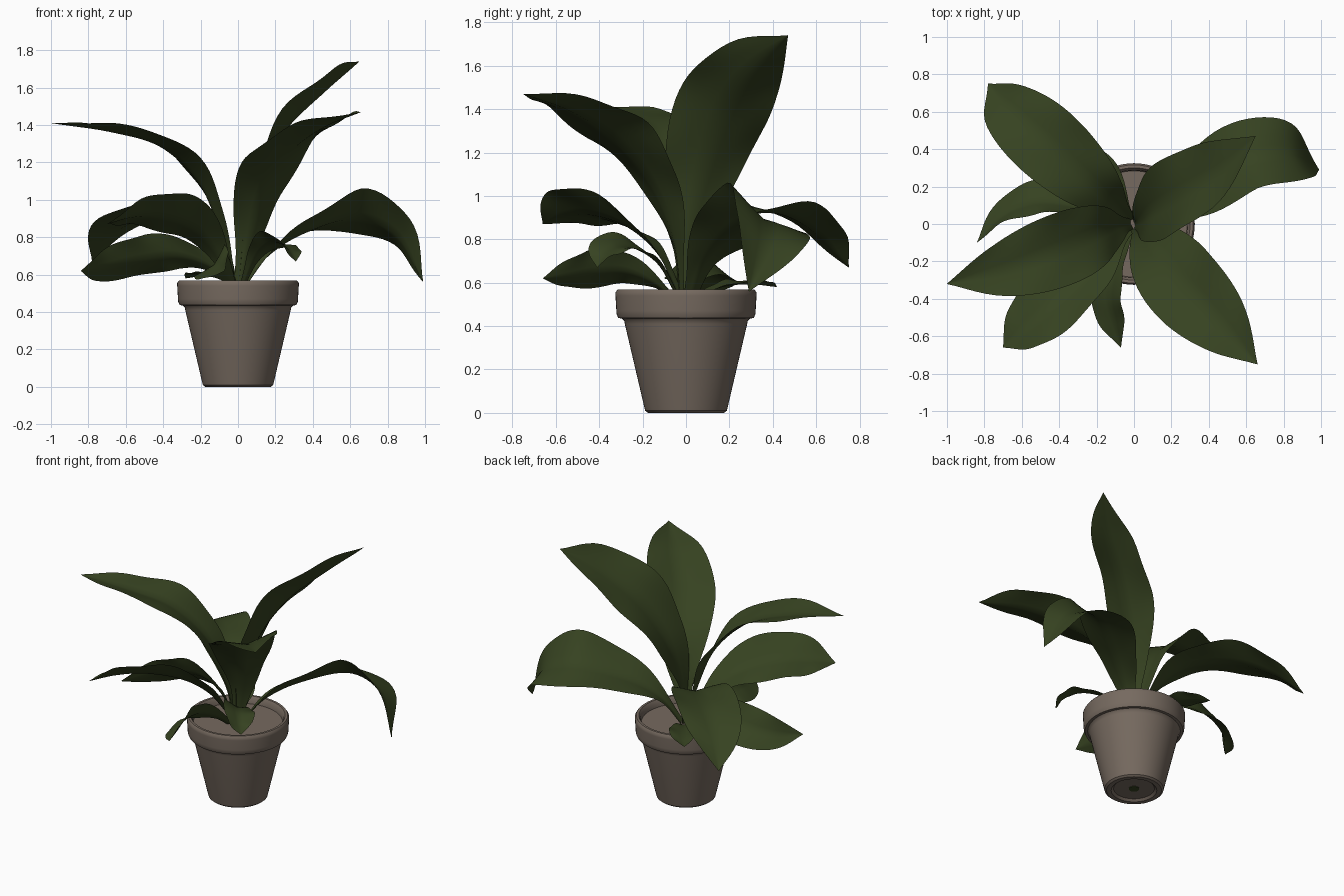
import bpy, bmesh, math
from mathutils import Vector

cube = bpy.data.objects.get("Cube")
if cube:
    bpy.data.objects.remove(cube)


def make_material(name, rgb):
    mat = bpy.data.materials.new(name)
    mat.use_nodes = True
    mat.diffuse_color = (*rgb, 1)
    shader = mat.node_tree.nodes["Principled BSDF"]
    shader.inputs["Base Color"].default_value = (*rgb, 1)
    shader.inputs["Roughness"].default_value = 0.8
    return mat


CLAY = make_material("grey brown clay", (0.18, 0.143, 0.115))
GREEN = make_material("dark leaf green", (0.037, 0.055, 0.015))


def finish(name, bm, material, angle):
    mesh = bpy.data.meshes.new(name)
    bm.to_mesh(mesh)
    bm.free()
    mesh.materials.append(material)
    obj = bpy.data.objects.new(name, mesh)
    bpy.context.collection.objects.link(obj)
    bpy.ops.object.select_all(action="DESELECT")
    obj.select_set(True)
    bpy.context.view_layer.objects.active = obj
    bpy.ops.object.shade_smooth_by_angle(angle=math.radians(angle))
    return obj


def lathe(name, profile, material, segments=64):
    """Spin a radius and height profile around the vertical axis."""
    bm = bmesh.new()
    verts = [bm.verts.new((r, 0, z)) for r, z in profile]
    edges = [bm.edges.new(pair) for pair in zip(verts, verts[1:])]
    bmesh.ops.spin(bm, geom=verts + edges, cent=(0, 0, 0), axis=(0, 0, 1),
                   angle=math.tau, steps=segments, use_merge=True)
    bmesh.ops.remove_doubles(bm, verts=bm.verts, dist=0.0001)
    bmesh.ops.recalc_face_normals(bm, faces=bm.faces)
    return finish(name, bm, material, 35)


def smooth_path(points, t):
    """Point at t (0 to 1) on a smooth curve through the points."""
    last = len(points) - 1
    i = min(int(t * last), last - 1)
    f = t * last - i
    b, c = points[i], points[i + 1]
    a = points[i - 1] if i > 0 else b * 2 - c
    d = points[i + 2] if i + 2 <= last else c * 2 - b
    return (b * 2 + (c - a) * f + (a * 2 - b * 5 + c * 4 - d) * f * f
            + (b * 3 - a - c * 3 + d) * f ** 3) * 0.5


# Share of the full width from stalk to tip
WIDTHS = [0.13, 0.25, 0.54, 0.82, 0.97, 0.91, 0.61, 0.0]


def leaf(name, half_width, midrib, base=None, rows=36, columns=8, fold=0.12):
    """Blade swept along a midrib; half_width is the vector from rib to edge,
    and base is its direction at the stalk when the blade twists."""
    rib = [Vector(p) for p in midrib]
    side = Vector(half_width)
    size = side.length
    start = Vector(base).normalized() * size if base else side

    def frame(t):
        ahead = smooth_path(rib, min(t + 0.01, 1))
        along = (ahead - smooth_path(rib, max(t - 0.01, 0))).normalized()
        turned = start.lerp(side, min(t * 1.7, 1))
        across = (turned - along * turned.dot(along)).normalized()
        return across, across.cross(along)

    up = 1 if frame(0.6)[1].z > 0 else -1
    bm = bmesh.new()
    grid = []
    for r in range(rows + 1):
        t = r / rows
        across, normal = frame(t)
        width = size * max(smooth_path(WIDTHS, t), 0.004)
        row = []
        for c in range(columns + 1):
            u = 2 * c / columns - 1
            # Raised edges and a gentle ripple along the rim
            ripple = 0.06 * u * u * math.sin(20 * t + 2 * u)
            lift = up * width * (fold * (2 * abs(u) - 1) + ripple)
            row.append(bm.verts.new(smooth_path(rib, t) + across * u * width
                                    + normal * lift))
        grid.append(row)
    for low, high in zip(grid, grid[1:]):
        for c in range(columns):
            quad = [low[c], low[c + 1], high[c + 1], high[c]]
            bm.faces.new(quad if up < 0 else quad[::-1])
    bmesh.ops.recalc_face_normals(bm, faces=bm.faces)
    return finish(name, bm, GREEN, 60)


# Pot with a rolled rim, a filled top and a recessed foot
lathe("pot", [
    (0, 0.014), (0.13, 0.014), (0.145, 0), (0.175, 0), (0.188, 0.01),
    (0.193, 0.03), (0.282, 0.41), (0.285, 0.425), (0.295, 0.435),
    (0.312, 0.437), (0.32, 0.455), (0.321, 0.47), (0.325, 0.54),
    (0.325, 0.555), (0.316, 0.568), (0.3, 0.568),
    (0.288, 0.55), (0.284, 0.52), (0, 0.52)], CLAY)
lathe("drain_hole_root", [(0, 0.01), (0.033, 0.01), (0.033, 0.014)], GREEN, 16)

# Tall leaves
leaf("tall_back_leaf", (0.05, -0.19, 0.1), [
    (0, 0, 0.5), (0.02, 0.01, 0.8), (0.08, 0.07, 1.1),
    (0.23, 0.16, 1.38), (0.45, 0.29, 1.59), (0.65, 0.47, 1.74)])
leaf("tall_front_leaf", (0.17, 0.14, 0.03), [
    (0, -0.02, 0.5), (0.06, -0.05, 0.8), (0.13, -0.15, 1.07),
    (0.27, -0.33, 1.28), (0.46, -0.53, 1.41), (0.66, -0.75, 1.47)],
    base=(1, 0.3, 0))
leaf("tall_side_leaf", (-0.06, 0.19, 0), [
    (-0.01, 0, 0.5), (-0.08, -0.01, 0.8), (-0.19, -0.05, 1.09),
    (-0.4, -0.14, 1.3), (-0.68, -0.24, 1.38), (-1, -0.32, 1.41)])

# Arching middle leaves
leaf("arching_left_leaf", (0.05, -0.19, 0.11), [
    (0.01, 0.01, 0.5), (0.15, 0.08, 0.7), (0.35, 0.2, 0.84),
    (0.62, 0.36, 0.92), (0.86, 0.38, 0.82), (0.99, 0.29, 0.56)],
    base=(0.4, -1, -0.1))
leaf("arching_back_leaf", (0.15, 0.14, 0), [
    (-0.01, 0.01, 0.5), (-0.1, 0.1, 0.75), (-0.24, 0.23, 0.91),
    (-0.46, 0.43, 0.94), (-0.66, 0.61, 0.84), (-0.78, 0.75, 0.67)])
leaf("arching_front_leaf", (-0.13, 0.11, -0.09), [
    (-0.01, -0.01, 0.5), (-0.12, -0.12, 0.73), (-0.25, -0.26, 0.87),
    (-0.43, -0.42, 0.93), (-0.58, -0.55, 0.92), (-0.7, -0.66, 0.87)])

# Low leaves
leaf("low_side_leaf", (0, 0.09, -0.11), [
    (-0.01, 0, 0.5), (-0.15, 0.05, 0.65), (-0.33, 0.11, 0.71),
    (-0.52, 0.13, 0.69), (-0.7, 0.06, 0.65), (-0.84, -0.1, 0.62)])
leaf("low_front_leaf", (0.085, 0, 0.09), [
    (-0.01, -0.03, 0.5), (-0.06, -0.14, 0.6), (-0.12, -0.27, 0.66),
    (-0.14, -0.4, 0.66), (-0.11, -0.53, 0.64), (-0.07, -0.66, 0.62)])
leaf("small_front_leaf", (0.08, 0.06, -0.04), [
    (0.01, -0.02, 0.5), (0.08, -0.12, 0.68), (0.15, -0.22, 0.76),
    (0.22, -0.31, 0.78), (0.28, -0.38, 0.74), (0.31, -0.41, 0.67)])
leaf("small_back_leaf", (0.07, 0.06, 0), [
    (0, 0.02, 0.5), (-0.07, 0.12, 0.57), (-0.14, 0.23, 0.6),
    (-0.21, 0.33, 0.6), (-0.28, 0.42, 0.58)])
